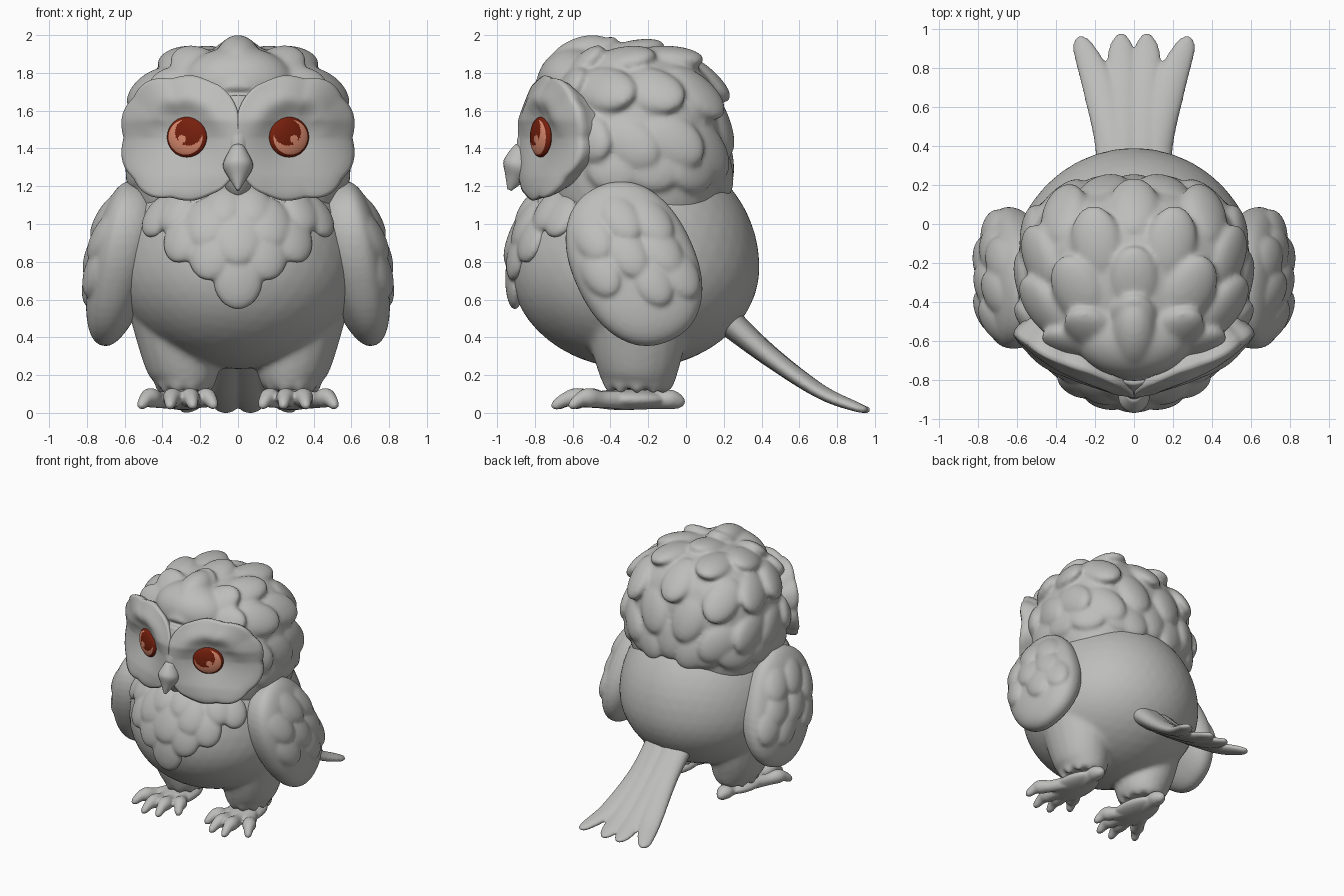
import bpy, bmesh
from math import sin, cos, pi, radians, hypot, exp, sqrt
from mathutils import Vector, Matrix

cube = bpy.data.objects.get("Cube")
if cube:
    bpy.data.objects.remove(cube)


def material(name, color):
    m = bpy.data.materials.new(name)
    m.use_nodes = True
    m.diffuse_color = (*color, 1)
    bsdf = m.node_tree.nodes["Principled BSDF"]
    bsdf.inputs["Base Color"].default_value = (*color, 1)
    bsdf.inputs["Roughness"].default_value = 0.7
    return m


GREY = material("plumage_grey", (0.51, 0.51, 0.5))
DARK = material("eye_dark_red", (0.18, 0.014, 0.004))
LIGHT = material("eye_salmon", (0.72, 0.26, 0.16))


def finish(bm, name, voxel=0, smooth=4, mirror=False, mats=(GREY,)):
    """Turn a bmesh into an object, optionally mirrored and fused."""
    bmesh.ops.recalc_face_normals(bm, faces=bm.faces)
    me = bpy.data.meshes.new(name)
    bm.to_mesh(me)
    bm.free()
    for m in mats:
        me.materials.append(m)
    for p in me.polygons:
        p.use_smooth = True
    ob = bpy.data.objects.new(name, me)
    bpy.context.collection.objects.link(ob)
    if mirror:
        ob.modifiers.new("mirror", "MIRROR").use_mirror_merge = False
    if voxel:
        r = ob.modifiers.new("fuse", "REMESH")
        r.mode, r.voxel_size, r.use_smooth_shade = "VOXEL", voxel, True
        s = ob.modifiers.new("soften", "SMOOTH")
        s.factor, s.iterations = 0.5, smooth
    return ob


def blob(bm, center, radii, rot=Matrix()):
    mat = Matrix.Translation(center) @ rot @ Matrix.Diagonal((*radii, 1))
    return bmesh.ops.create_icosphere(bm, subdivisions=4, radius=1, matrix=mat)["verts"]


def loft(bm, keys, sides=20, steps=5):
    """Tube through keys of x, y, z, half width, half height."""
    k = [Vector(q) for q in [keys[0], *keys, keys[-1]]]
    pts = []
    for a, b, c, d in zip(k, k[1:], k[2:], k[3:]):
        for i in range(steps):
            t = i / steps
            pts.append(b + (c - a) * (t / 2) + (a * 2 - b * 5 + c * 4 - d) * (t * t / 2)
                       + (b * 3 - a - c * 3 + d) * (t ** 3 / 2))
    pts.append(k[-1])
    rings = []
    for i, p in enumerate(pts):
        tan = (pts[min(i + 1, len(pts) - 1)] - pts[max(i - 1, 0)]).to_3d().normalized()
        ref = Vector((0, 1, 0)) if abs(tan.z) > 0.85 else Vector((0, 0, 1))
        side = tan.cross(ref).normalized()
        up = side.cross(tan)
        rings.append([bm.verts.new(p.to_3d() + side * (p[3] * cos(a)) + up * (p[4] * sin(a)))
                      for a in (2 * pi * j / sides for j in range(sides))])
    for r, s in zip(rings, rings[1:]):
        for j in range(sides):
            bm.faces.new((r[j], r[j - 1], s[j - 1], s[j]))
    bm.faces.new(rings[0])
    bm.faces.new(rings[-1])


def feather(bm, p, n, t, length, width, thick, lift):
    """Rounded feather on a surface: root sunk in, tip lifted."""
    n = n.normalized()
    t = (t - n * t.dot(n)).normalized()
    t = (t + n * lift).normalized()
    side = n.cross(t).normalized()
    rot = Matrix((side, t, side.cross(t))).transposed().to_4x4()
    blob(bm, p - n * (thick * .4), (width, length, thick), rot)


# Body with thighs and ankle cuffs
BC, BR = Vector((0, -0.27, 0.77)), Vector((0.64, 0.66, 0.66))
bm = bmesh.new()
for v in blob(bm, BC, BR):
    if v.co.z < BC.z:
        v.co.z = BC.z + (v.co.z - BC.z) * 0.815
for s in (-1, 1):
    loft(bm, [(s * .33, -.26, .55, .25, .28), (s * .31, -.255, .36, .215, .25),
              (s * .285, -.255, .21, .185, .21), (s * .285, -.26, .13, .145, .18)])
    for i in range(10):
        a = 2 * pi * i / 10
        blob(bm, (s * .285 + .12 * cos(a), -.26 + .145 * sin(a), .145), (.035, .035, .045))
finish(bm, "body", 0.018, 8)

# Breast bib of overlapping feathers
bm = bmesh.new()
ROWS = [(0, .71, .165), (.15, .85, .15), (.3, .93, .14), (.43, 1.05, .13),
        (0, .95, .17), (.17, 1.02, .15), (.34, 1.08, .13), (.08, 1.1, .13)]
for x, z, size in ROWS:
    for s in ((-1, 1) if x else (1,)):
        d = Vector((s * x / BR.x, 0, (z - BC.z) / (BR.z if z > BC.z else .535)))
        d.y = -sqrt(1 - d.x ** 2 - d.z ** 2)
        p = BC + Vector((s * x, d.y * BR.y, z - BC.z))
        feather(bm, p, d, Vector((s * x * .25, 0, -1)), size, size * .8, .052, .12)
finish(bm, "breast_feathers", 0.012, 6)

# Head: rounded dome with feather rings sweeping back from the brow
HC, HR, POW = Vector((0, -0.265, 1.36)), Vector((.565, .47, .57)), 2.7


def head_point(tilt, theta, phi):
    a, th, ph = radians(tilt), radians(theta), radians(phi)
    pole, up = Vector((0, -cos(a), sin(a))), Vector((0, sin(a), cos(a)))
    d = pole * cos(th) + (up * cos(ph) + Vector((1, 0, 0)) * sin(ph)) * sin(th)
    d /= sum(abs(c) ** POW for c in d) ** (1 / POW)
    n = Vector([(1 if c > 0 else -1) * abs(c) ** (POW - 1) / r for c, r in zip(d, HR)])
    return HC + Vector([c * r for c, r in zip(d, HR)]), n


def head_feather(bm, tilt, theta, phi, length, width, thick, lift=.22):
    p, n = head_point(tilt, theta, phi)
    if p.z > 1.25:
        feather(bm, p, n, head_point(tilt, theta + 4, phi)[0] - p, length, width, thick, lift)


bm = bmesh.new()
for v in blob(bm, (0, 0, 0), (1, 1, 1)):
    d = v.co / sum(abs(c) ** POW for c in v.co) ** (1 / POW)
    v.co = HC + Vector([c * r for c, r in zip(d, HR)])
RINGS = [(29, (0, 42, 72)), (56, (0, 36, 66, 98)), (82, (19, 54, 86)),
         (106, (0, 37, 70, 100)), (130, (20, 56, 84)), (148, (0, 42))]
for theta, angles in RINGS:
    for phi in angles:
        for s in ((-1, 1) if phi else (1,)):
            head_feather(bm, 30, theta, s * phi, .19, .13, .065)
for i in range(-4, 5):
    head_feather(bm, 90, 96, i * 26, .13, .15, .05, .14)
# Brow crest and the ridge running down to the beak
blob(bm, (0, -.56, 1.86), (.12, .2, .125), Matrix.Rotation(radians(25), 4, "X"))
blob(bm, (0, -.58, 1.74), (.3, .21, .2))
loft(bm, [(0, -.5, 1.82, .05, .05), (0, -.63, 1.76, .17, .13), (0, -.69, 1.68, .15, .13), (0, -.77, 1.54, .09, .1),
          (0, -.8, 1.4, .07, .1), (0, -.78, 1.24, .08, .09), (0, -.76, 1.15, .05, .05)])
finish(bm, "head", 0.014, 9)

# Facial disc: scalloped lobes with hollow eye sockets under heavy brows
EX, EZ, CX, CZ = 0.27, 1.46, 0.3, 1.455
bm = bmesh.new()
N, M = 96, 20


def disc_vert(a, t, back=0.0):
    c, s = cos(a), sin(a)
    r = 1 / ((abs(c) / .315) ** 2.5 + (abs(s) / .325) ** 2.5) ** .4
    outer = min(1, max(0, (c + .6) / .4))
    r *= 1 + outer * (.055 * abs(sin(4.5 * a)) - .03)
    x, z = max(0, CX + r * t * c), CZ + r * t * s
    y = -.89 + .6 * x ** 1.38 + .35 * max(0, z - 1.55) + .15 * max(0, 1.25 - z)
    y -= .11 * x / .6 * ((z - CZ) / .3) ** 2
    y += .045 * exp(-(hypot(x - EX, z - EZ) / .15) ** 2) + .025 * t ** 10 * outer
    y -= .04 * max(0, s) * exp(-((t - .62) / .2) ** 2)
    return bm.verts.new((x, y + back, z))


levels = [(i / M, 0) for i in range(1, M + 1)] + [(.98, .03), (.93, .07), (.8, .14), (.7, .24)]
rings = [[disc_vert(2 * pi * j / N, t, b) for j in range(N)] for t, b in levels]
for r, s in zip(rings, rings[1:]):
    for j in range(N):
        bm.faces.new((r[j - 1], r[j], s[j], s[j - 1]))
bm.faces.new(rings[0])
finish(bm, "facial_disc", mirror=True)

# Eyes: dark pupil and rim around a pale iris
bm = bmesh.new()
bmesh.ops.create_uvsphere(bm, u_segments=64, v_segments=48, radius=1, matrix=Matrix.Rotation(pi / 2, 4, "X"))
for f in bm.faces:
    c = f.calc_center_median()
    pupil = hypot(c.x + .2, c.z - .27) < .68 and hypot(c.x - .12, c.z + .1) > .2
    f.material_index = 0 if hypot(c.x, c.z) > .88 or pupil else 1
bm.transform(Matrix.Translation((EX, -.768, EZ)) @ Matrix.Rotation(radians(25), 4, "Z")
             @ Matrix.Diagonal((.115, .036, .107, 1)))
finish(bm, "eyes", mirror=True, mats=(DARK, LIGHT))

# Beak
bm = bmesh.new()
loft(bm, [(0, -.84, 1.43, .015, .02), (0, -.865, 1.39, .045, .055), (0, -.885, 1.31, .08, .085),
          (0, -.91, 1.24, .045, .05), (0, -.935, 1.18, .008, .012)])
finish(bm, "beak")

# Wings: leaning shells, deep on the inner side, covered with short feathers
bm = bmesh.new()
WR, WPOW = Vector((.145, .325, .455)), 2.25
for v in blob(bm, (0, 0, 0), (1, 1, 1)):
    d = v.co / sum(abs(c) ** WPOW for c in v.co) ** (1 / WPOW)
    v.co = [c * r for c, r in zip(d, WR)]
    if v.co.x < 0:
        v.co.x *= 1.4 + v.co.z
PLUMES = [(-.16, .22), (.02, .25), (.17, .17), (-.2, .03), (-.03, .06), (.15, .0),
          (.19, -.15), (.03, -.13)]
for y, z in PLUMES:
    d = Vector((0, y / WR.y, z / WR.z))
    d.x = sqrt(1 - d.length_squared)
    n = Vector([c / r for c, r in zip(d, WR)])
    feather(bm, Vector((d.x * WR.x, y, z)), n, Vector((0, .1, -1)), .16, .105, .055, .15)
bm.transform(Matrix.Translation((.635, -.275, .79)) @ Matrix.Rotation(radians(4), 4, "Z")
             @ Matrix.Rotation(radians(-11), 4, "Y") @ Matrix.Rotation(radians(24), 4, "X"))
finish(bm, "wings", 0.012, 6, mirror=True)

# Tail: four long feathers fanning out
bm = bmesh.new()
for s in (-1, 1):
    loft(bm, [(s * .05, .12, .58, .1, .09), (s * .05, .4, .335, .1, .06), (s * .06, .7, .12, .09, .04),
              (s * .065, .9, .032, .065, .026), (s * .065, .975, .014, .02, .014)])
    loft(bm, [(s * .1, .12, .58, .1, .08), (s * .11, .4, .335, .09, .055), (s * .18, .7, .12, .085, .038),
              (s * .26, .9, .032, .056, .026), (s * .29, .955, .016, .02, .014)])
finish(bm, "tail", 0.01, 8)

# Feet: flat soles, four clawed front toes and a hind toe
bm = bmesh.new()
blob(bm, (.29, -.33, .07), (.135, .23, .055))
for x, y in [(.13, -.58), (.24, -.68), (.36, -.69), (.51, -.6)]:
    root, tip = Vector((.3 + (x - .3) * .3, -.34, 0)), Vector((x, y, 0))
    keys = []
    for t, z, r in [(0, .07, .05), (.4, .07, .044), (.68, .08, .052), (.85, .07, .038), (1, .04, .026), (1.05, .025, .01)]:
        p = root.lerp(tip, t)
        keys.append((p.x, p.y, z, r, r))
    loft(bm, keys)
loft(bm, [(.29, -.3, .07, .08, .055), (.29, -.15, .07, .06, .05), (.29, -.08, .07, .06, .052),
          (.29, -.03, .055, .035, .035), (.29, -.01, .045, .012, .012)])
finish(bm, "feet", 0.009, 3, mirror=True)
